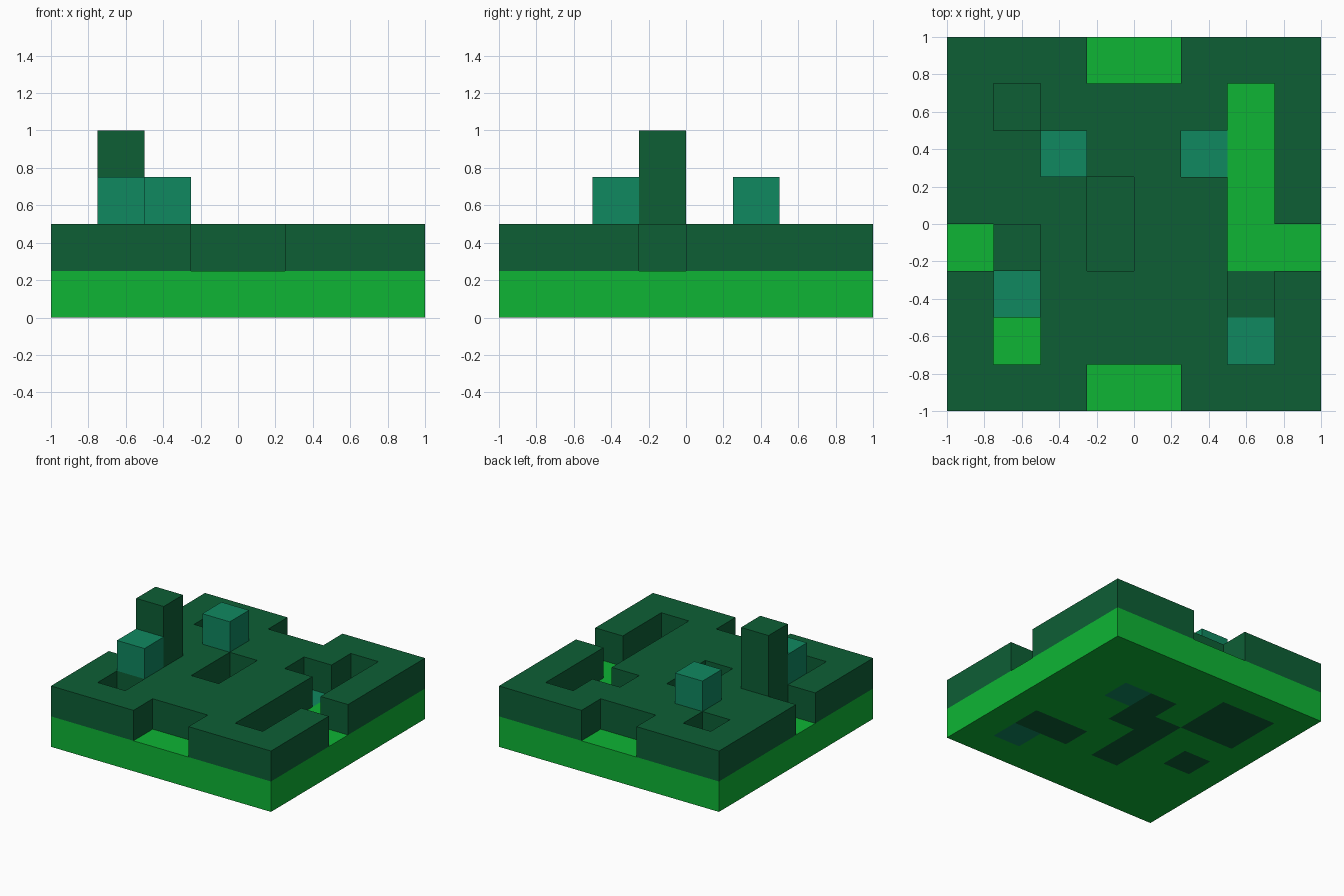
import bpy, bmesh
from mathutils import Vector

cube = bpy.data.objects.get("Cube")
if cube:
    bpy.data.objects.remove(cube, do_unlink=True)

CELL = 0.25   # edge of one block
COUNT = 8     # blocks along each side


def make_material(name, rgb):
    mat = bpy.data.materials.new(name)
    mat.use_nodes = True
    color = (*rgb, 1.0)
    mat.diffuse_color = color
    mat.node_tree.nodes["Principled BSDF"].inputs["Base Color"].default_value = color
    return mat


MATERIALS = [
    make_material("bright_green", (0.0044, 0.46, 0.035)),
    make_material("dark_green", (0.004, 0.114, 0.036)),
    make_material("teal_green", (0.005, 0.246, 0.117)),
]
BRIGHT, DARK, TEAL = range(3)


def area(x, y, width=1, depth=1):
    """Grid columns covered by a rectangle, counted from the front right corner."""
    return {(i, j) for i in range(x, x + width) for j in range(y, y + depth)}


def layer(columns, z, color):
    return {(i, j, z): color for i, j in columns}


full = area(0, 0, COUNT, COUNT)

# Base slab: bright, with dark and teal inlays
base = layer(full, 0, BRIGHT)
dark_inlays = (area(1, 5, 2, 2) | area(1, 3) | area(5, 2, 2) | area(4, 4, 1, 2)
               | area(3, 2, 1, 3))
base.update(layer(dark_inlays, 0, DARK))
base.update(layer(area(5, 5) | area(6, 1), 0, TEAL))

# Terrace: a full layer with edge notches, a channel and small pits left open
notches = area(3, 0, 2) | area(3, 7, 2) | area(0, 3) | area(7, 3)
channel = area(6, 3, 1, 4) | area(5, 5)
pits = area(1, 1) | area(6, 1, 1, 2) | area(3, 3, 1, 2) | area(1, 6)
terrace = layer(full - notches - channel - pits, 1, DARK)

# Blocks standing on the terrace
tower = {**layer(area(1, 3), 2, DARK), **layer(area(1, 3), 3, DARK)}
PARTS = {
    "base_slab": base,
    "terrace": terrace,
    "tower": tower,
    "front_block": layer(area(1, 2), 2, TEAL),
    "back_block": layer(area(2, 5), 2, TEAL),
}
filled = set().union(*PARTS.values())


def build_part(name, cells):
    """Make the outer skin of a group of blocks, skipping buried faces."""
    bm = bmesh.new()
    for cell, color in cells.items():
        center = Vector(cell) + Vector((0.5, 0.5, 0.5))
        for axis in range(3):
            for sign in (-1, 1):
                normal = Vector((0, 0, 0))
                normal[axis] = sign
                if tuple(int(c) for c in Vector(cell) + normal) in filled:
                    continue
                u = Vector((0, 0, 0))
                u[(axis + 1) % 3] = 0.5
                v = normal.cross(u)
                middle = center + normal * 0.5
                corners = (middle - u - v, middle + u - v, middle + u + v, middle - u + v)
                face = bm.faces.new([bm.verts.new(c * CELL - Vector((1, 1, 0))) for c in corners])
                face.material_index = color
    bmesh.ops.remove_doubles(bm, verts=bm.verts, dist=0.001)
    mesh = bpy.data.meshes.new(name)
    bm.to_mesh(mesh)
    bm.free()
    for mat in MATERIALS:
        mesh.materials.append(mat)
    bpy.context.collection.objects.link(bpy.data.objects.new(name, mesh))


for part_name, part_cells in PARTS.items():
    build_part(part_name, part_cells)
